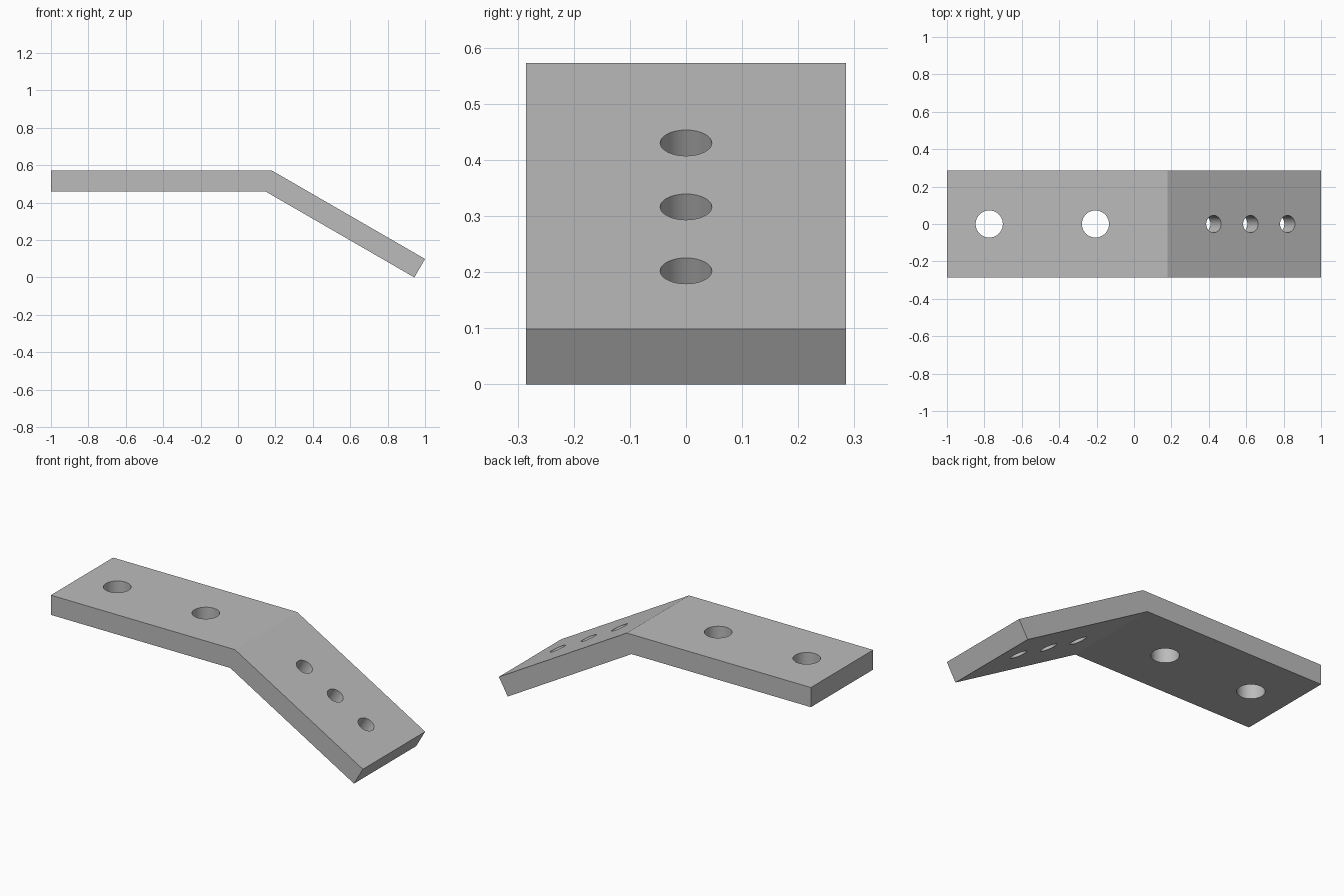
import bpy
import bmesh
from math import radians, sin, cos, tan
from mathutils import Matrix, Vector

cube = bpy.data.objects.get("Cube")
if cube:
    bpy.data.objects.remove(cube, do_unlink=True)

HALF_WIDTH = 0.285
THICK = 0.114
TOP = 0.572
BEND_X = 0.18
ANGLE = radians(30)

metal = bpy.data.materials.new("grey metal")
metal.use_nodes = True
grey = (0.5, 0.5, 0.5, 1)
metal.diffuse_color = grey
metal.node_tree.nodes["Principled BSDF"].inputs["Base Color"].default_value = grey


def make_object(name, bm):
    bmesh.ops.recalc_face_normals(bm, faces=bm.faces)
    mesh = bpy.data.meshes.new(name)
    bm.to_mesh(mesh)
    bm.free()
    mesh.materials.append(metal)
    obj = bpy.data.objects.new(name, mesh)
    bpy.context.collection.objects.link(obj)
    return obj


# Bent plate: side profile extruded across the width
slope_len = (1 - BEND_X) / cos(ANGLE)
along = Vector((cos(ANGLE), 0, -sin(ANGLE)))
normal = Vector((sin(ANGLE), 0, cos(ANGLE)))
bend_top = Vector((BEND_X, 0, TOP))
end_top = bend_top + along * slope_len
bend_low = bend_top - Vector((THICK * tan(ANGLE / 2), 0, THICK))
profile = [Vector((-1, 0, TOP)), bend_top, end_top, end_top - normal * THICK,
           bend_low, Vector((-1, 0, TOP - THICK))]

bm = bmesh.new()
front = bm.faces.new([bm.verts.new(p - Vector((0, HALF_WIDTH, 0))) for p in profile])
extruded = bmesh.ops.extrude_face_region(bm, geom=[front])["geom"]
bmesh.ops.translate(bm, vec=(0, 2 * HALF_WIDTH, 0),
                    verts=[g for g in extruded if isinstance(g, bmesh.types.BMVert)])
plate = make_object("bent_plate", bm)

# Hole cutters: two wide in the flat arm, three narrow square to the sloped arm
holes = [(Vector((x, 0, TOP)), 0.0725, 0) for x in (-0.774, -0.206)]
holes += [(bend_top + along * d, 0.046, ANGLE) for d in (0.284, 0.512, 0.740)]

bm = bmesh.new()
for centre, radius, tilt in holes:
    bmesh.ops.create_cone(bm, cap_ends=True, segments=64, radius1=radius, radius2=radius,
                          depth=THICK * 4,
                          matrix=Matrix.Translation(centre) @ Matrix.Rotation(tilt, 4, "Y"))
cutter = make_object("hole_cutter", bm)
cutter.hide_render = True
cutter.hide_set(True)

cut = plate.modifiers.new("holes", "BOOLEAN")
cut.operation = "DIFFERENCE"
cut.solver = "EXACT"
cut.object = cutter

# Bake the holes, then smooth only the hole walls
bpy.ops.object.select_all(action="DESELECT")
plate.select_set(True)
bpy.context.view_layer.objects.active = plate
bpy.ops.object.modifier_apply(modifier=cut.name)
bpy.data.objects.remove(cutter, do_unlink=True)
bpy.ops.object.shade_smooth_by_angle(angle=radians(25))
